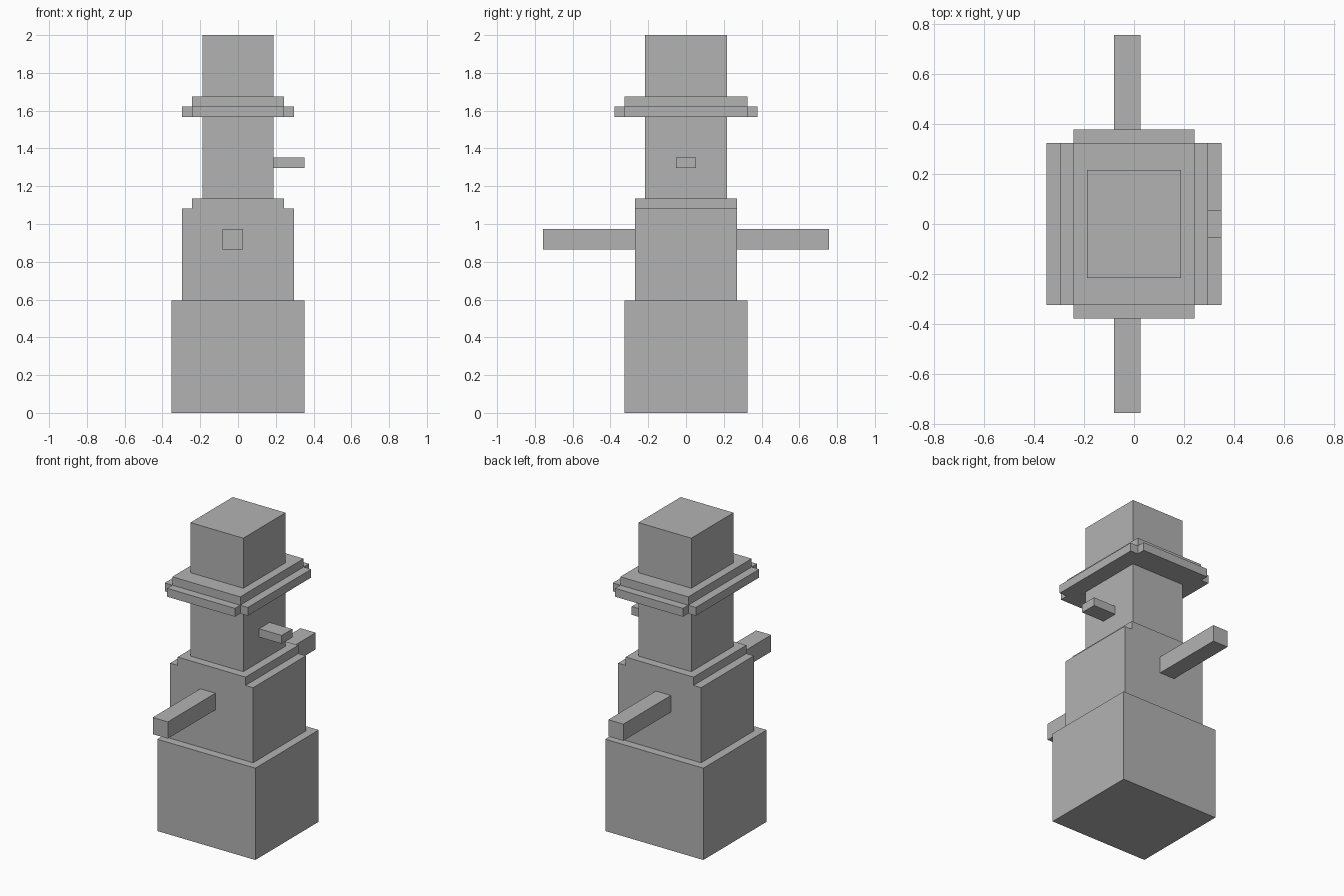
import bpy, bmesh
from mathutils import Vector

cube = bpy.data.objects.get("Cube")
if cube:
    bpy.data.objects.remove(cube, do_unlink=True)

# The whole figure sits on a block grid, 37 blocks tall
U = 2 / 37

grey = bpy.data.materials.new("plain_grey")
grey.use_nodes = True
COLOUR = (0.45, 0.45, 0.45, 1)
grey.diffuse_color = COLOUR
grey.node_tree.nodes["Principled BSDF"].inputs["Base Color"].default_value = COLOUR


def prism(name, outline, sweep):
    """Extrude a closed outline (in blocks) along the sweep vector."""
    bm = bmesh.new()
    face = bm.faces.new([bm.verts.new(Vector(p) * U) for p in outline])
    grown = bmesh.ops.extrude_face_region(bm, geom=[face], use_keep_orig=True)
    moved = [g for g in grown["geom"] if isinstance(g, bmesh.types.BMVert)]
    bmesh.ops.translate(bm, verts=moved, vec=Vector(sweep) * U)
    bmesh.ops.recalc_face_normals(bm, faces=bm.faces)
    mesh = bpy.data.meshes.new(name)
    bm.to_mesh(mesh)
    bm.free()
    mesh.materials.append(grey)
    obj = bpy.data.objects.new(name, mesh)
    bpy.context.collection.objects.link(obj)
    return obj


def box(name, x, y, z):
    """Box from (low, high) ranges in blocks."""
    outline = [(x[0], y[0], z[0]), (x[1], y[0], z[0]),
               (x[1], y[1], z[0]), (x[0], y[1], z[0])]
    return prism(name, outline, (0, 0, z[1] - z[0]))


def around(half):
    return (-half, half)


# Base block
box("lower_body", around(6.5), around(6), (0, 11))

# Middle block with a stepped shoulder on each side
half_profile = [(5.5, 11), (5.5, 20), (4.5, 20), (4.5, 21)]
profile = half_profile + [(-x, z) for x, z in reversed(half_profile)]
prism("middle_body", [(x, -5, z) for x, z in profile], (0, 10, 0))

# Head and nose
box("head", around(3.5), around(4), (21, 29))
box("nose", (3.5, 6.5), around(1), (24, 25))

# Hat: notched brim, band and crown
corner = [(5.5, 6), (4.5, 6), (4.5, 7)]
brim = (corner + [(-x, y) for x, y in reversed(corner)]
        + [(-x, -y) for x, y in corner]
        + [(x, -y) for x, y in reversed(corner)])
prism("hat_brim", [(x, y, 29) for x, y in brim], (0, 0, 1))
box("hat_band", around(4.5), around(6), (30, 31))
box("hat_crown", around(3.5), around(4), (31, 37))

# Arms, front and back
for name, y in (("front_arm", (-14, -5)), ("back_arm", (5, 14))):
    box(name, (-1.5, 0.5), y, (16, 18))
